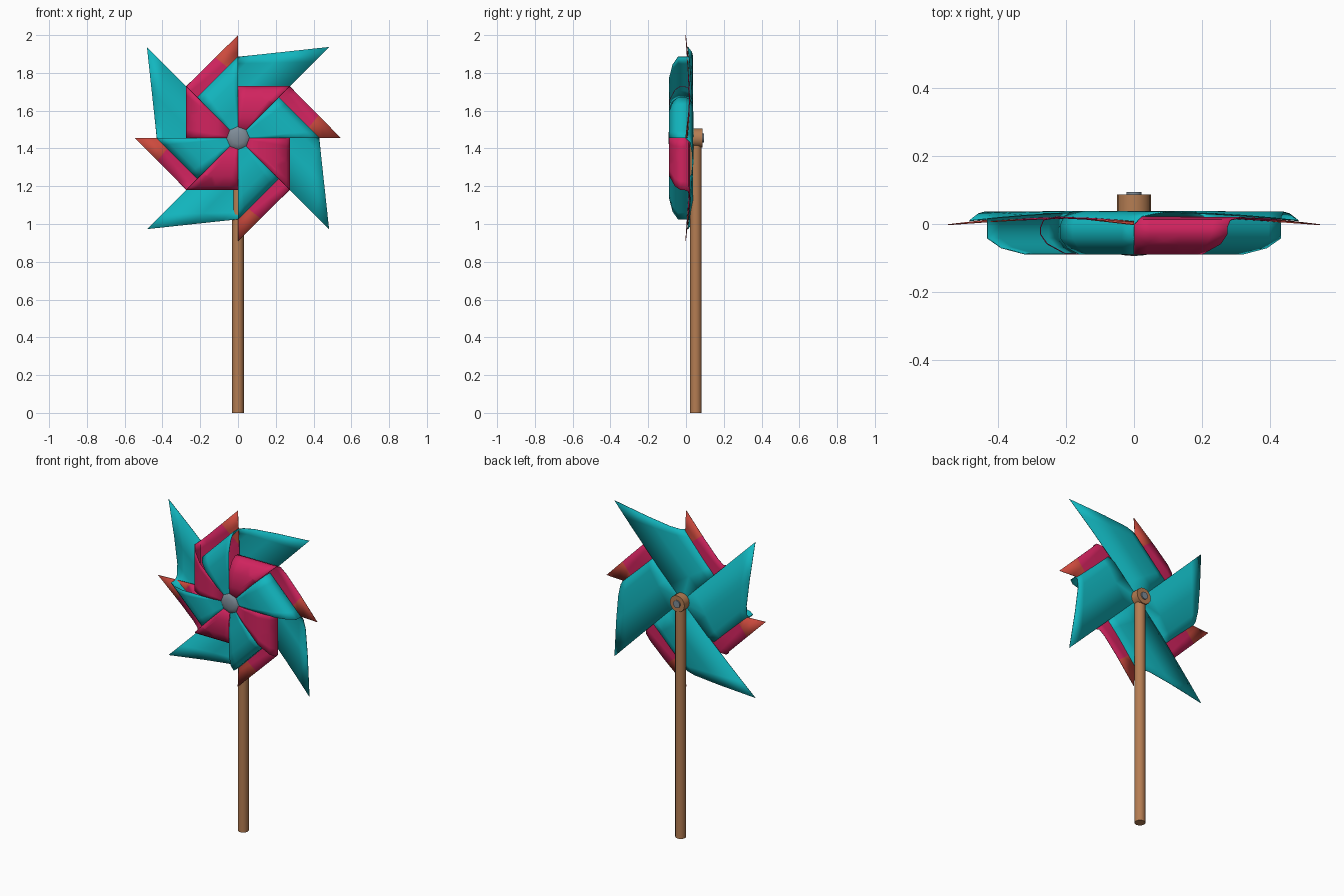
import bpy, bmesh, math
from mathutils import Vector, Matrix

if "Cube" in bpy.data.objects:
    bpy.data.objects.remove(bpy.data.objects["Cube"])

HUB_Z = 1.455


def material(name, rgb):
    m = bpy.data.materials.new(name)
    m.diffuse_color = (*rgb, 1)
    m.use_nodes = True
    m.node_tree.nodes["Principled BSDF"].inputs["Base Color"].default_value = m.diffuse_color
    return m


TEAL = material("teal paper", (0.006, 0.47, 0.52))
PINK = material("magenta paper", (0.64, 0.017, 0.114))
RED = material("red tip", (0.60, 0.068, 0.047))
WOOD = material("wood", (0.46, 0.205, 0.085))
GREY = material("grey metal", (0.21, 0.26, 0.31))


def finish(bm, name, mats, angle=35):
    bmesh.ops.recalc_face_normals(bm, faces=bm.faces)
    me = bpy.data.meshes.new(name)
    bm.to_mesh(me)
    bm.free()
    ob = bpy.data.objects.new(name, me)
    bpy.context.collection.objects.link(ob)
    for m in mats:
        me.materials.append(m)
    bpy.ops.object.select_all(action='DESELECT')
    ob.select_set(True)
    bpy.context.view_layer.objects.active = ob
    bpy.ops.object.shade_smooth_by_angle(angle=math.radians(angle))
    return ob


def paper_sheet(name, mats, start, back, flap, tip, drop, tip_cut=None):
    """Four folded blades. back / flap are (distance along fold, depth) points."""
    bm = bmesh.new()
    fold = back[-1][0]
    n = 6
    for k in range(4):
        a = math.radians(start + 90 * k)
        u = Vector((math.cos(a), 0, math.sin(a)))
        v = Vector((u.z, 0, -u.x))
        rows = []
        for i, (s, y) in enumerate(back + flap):
            # back side widens out to the free tip, flap narrows to the hub
            reach = tip + (fold - tip) * s / fold if i < len(back) else s
            row = []
            for j in range(n + 1):
                t = reach * j / n
                p = u * s + v * t
                p.y = y - drop * (t / tip) ** 2 * (1 if i < len(back) else 0) * (1 - s / fold)
                p.z += HUB_Z
                row.append(bm.verts.new(p))
            rows.append(row)
        for r0, r1 in zip(rows, rows[1:]):
            for j in range(n):
                bm.faces.new((r0[j], r0[j + 1], r1[j + 1], r1[j]))
    bmesh.ops.remove_doubles(bm, verts=bm.verts, dist=0.0005)
    # coloured tips, cut along a slanted line
    if tip_cut:
        for k in range(4):
            a = math.radians(start + 90 * k)
            u = Vector((math.cos(a), 0, math.sin(a)))
            v = Vector((u.z, 0, -u.x))
            no = (v - 0.8 * u).normalized()
            co = v * tip_cut + Vector((0, 0, HUB_Z))
            bmesh.ops.bisect_plane(bm, geom=bm.verts[:] + bm.edges[:] + bm.faces[:],
                                   plane_co=co, plane_no=no)
            for f in bm.faces:
                c = f.calc_center_median()
                rel = c - Vector((0, 0, HUB_Z))
                if (c - co).dot(no) > 0 and rel.dot(v) > 0.3 and rel.dot(u) > -0.001:
                    f.material_index = 1
    ob = finish(bm, name, mats, 50)
    mod = ob.modifiers.new("paper thickness", 'SOLIDIFY')
    mod.thickness = 0.003
    mod.offset = 0
    return ob


# Paper sheets
paper_sheet("teal_blades", [TEAL], 135,
            [(0, .037), (.15, .037), (.25, .036), (.29, .022), (.304, -.002)],
            [(.304, -.042), (.275, -.07), (.226, -.088), (.12, -.087), (0, -.07)],
            .682, .027)
paper_sheet("magenta_blades", [PINK, RED], 90,
            [(0, .02), (.14, .02), (.23, .02), (.265, .012), (.274, -.01)],
            [(.274, -.03), (.255, -.058), (.2, -.088), (.11, -.087), (0, -.07)],
            .545, .022, tip_cut=.33)


def rod(name, mat, r, a, b, sides):
    a, b = Vector(a), Vector(b)
    bm = bmesh.new()
    rot = (b - a).to_track_quat('Z', 'Y').to_matrix().to_4x4()
    bmesh.ops.create_cone(bm, cap_ends=True, segments=sides, radius1=r, radius2=r,
                          depth=(b - a).length, matrix=Matrix.Translation((a + b) / 2) @ rot)
    return finish(bm, name, [mat], 50)


# Stick, collar and axle
rod("stick", WOOD, .031, (0, .052, 0), (0, .052, 1.44), 12)
rod("collar", WOOD, .05, (0, .036, HUB_Z), (0, .087, HUB_Z), 16)
rod("axle", GREY, .023, (0, -.07, HUB_Z), (0, .094, HUB_Z), 10)

# Front cap
bm = bmesh.new()
bmesh.ops.create_uvsphere(bm, u_segments=8, v_segments=6, radius=1)
bmesh.ops.transform(bm, verts=bm.verts, matrix=Matrix.Translation((0, -.073, HUB_Z))
                    @ Matrix.Diagonal((.066, .021, .066, 1)) @ Matrix.Rotation(math.pi / 2, 4, 'X'))
finish(bm, "front_cap", [GREY])
